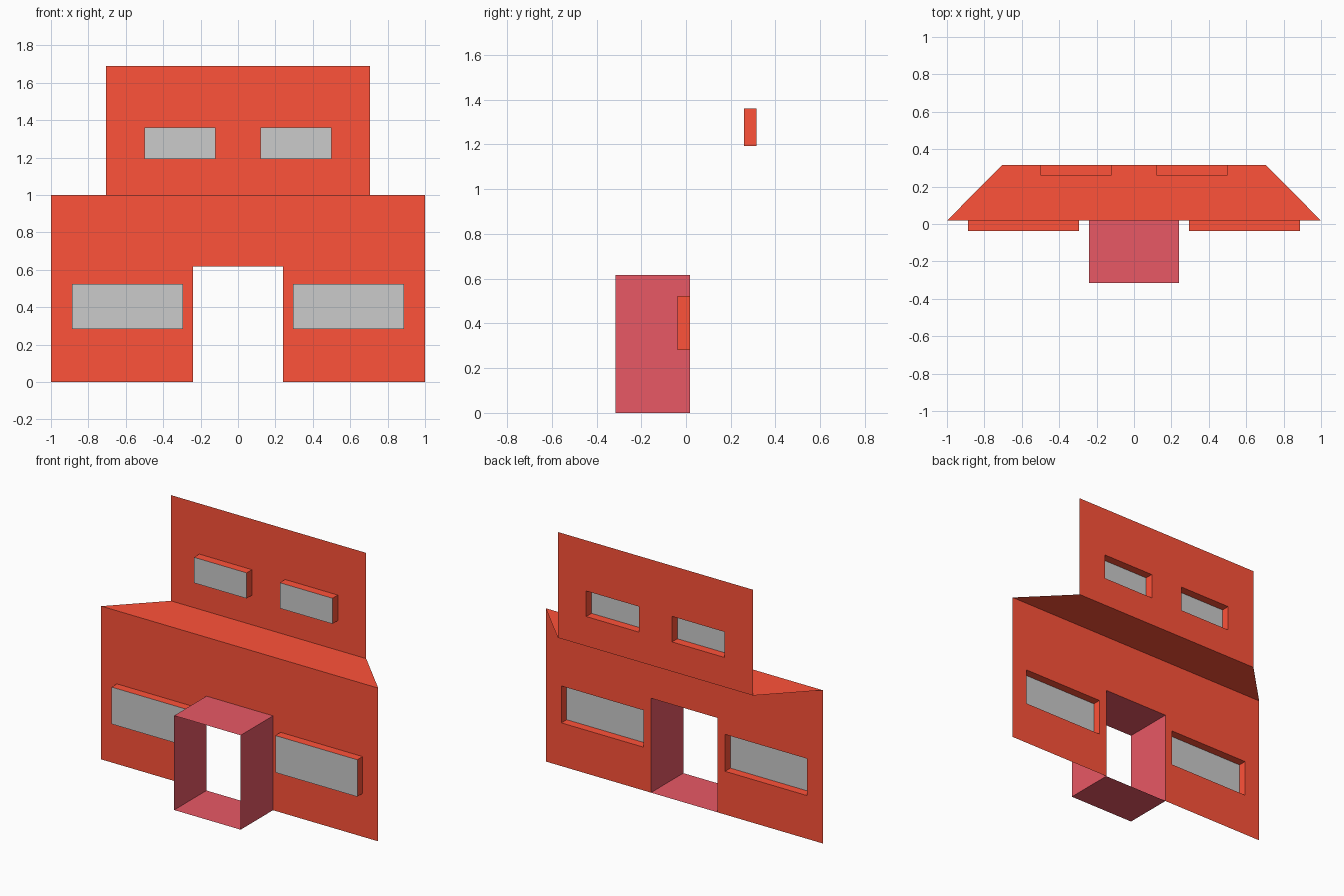
import bpy, bmesh

if "Cube" in bpy.data.objects:
    bpy.data.objects.remove(bpy.data.objects["Cube"])

FRONT, BACK = 0.018, 0.315        # y of the lower and upper walls
DEPTH = 0.055                     # how far windows stand out
LOWER_WIN = (0.295, 0.887, 0.282, 0.523)   # x0, x1, z0, z1
UPPER_WIN = (0.12, 0.5, 1.193, 1.36)
DOOR = (0.0, 0.24, 0.0, 0.616)


def material(name, rgb):
    m = bpy.data.materials.new(name)
    m.diffuse_color = (*rgb, 1)
    m.use_nodes = True
    m.node_tree.nodes["Principled BSDF"].inputs["Base Color"].default_value = m.diffuse_color
    return m


red = material("red_paint", (1.0, 0.084, 0.041))
pink = material("pink_paint", (0.81, 0.098, 0.13))


def half_object(name, quads, mat=None):
    """Mesh for the +x half from quads, mirrored across x."""
    bm = bmesh.new()
    for quad in quads:
        bm.faces.new([bm.verts.new(p) for p in quad])
    bmesh.ops.remove_doubles(bm, verts=bm.verts, dist=1e-5)
    mesh = bpy.data.meshes.new(name)
    bm.to_mesh(mesh)
    bm.free()
    ob = bpy.data.objects.new(name, mesh)
    bpy.context.collection.objects.link(ob)
    if mat:
        mesh.materials.append(mat)
    mod = ob.modifiers.new("mirror", 'MIRROR')
    mod.use_clip = True
    return ob


def rect(x0, x1, z0, z1, y):
    return [(x0, y, z0), (x1, y, z0), (x1, y, z1), (x0, y, z1)]


def wall(name, outer, y, holes):
    """Flat front-facing wall, split along the hole edges, holes left open."""
    xs = sorted({v for r in [outer, *holes] for v in r[:2]})
    zs = sorted({v for r in [outer, *holes] for v in r[2:]})
    quads = []
    for x0, x1 in zip(xs, xs[1:]):
        for z0, z1 in zip(zs, zs[1:]):
            cx, cz = (x0 + x1) / 2, (z0 + z1) / 2
            if not any(h[0] < cx < h[1] and h[2] < cz < h[3] for h in holes):
                quads.append(rect(x0, x1, z0, z1, y))
    half_object(name, quads, red)


def sweep(points, y0, y1):
    """Quads joining an (x, z) path at y0 to the same path at y1."""
    return [[(a[0], y0, a[1]), (a[0], y1, a[1]), (b[0], y1, b[1]), (b[0], y0, b[1])]
            for a, b in zip(points, points[1:])]


def window(name, r, y):
    x0, x1, z0, z1 = r
    ring = [(x0, z0), (x1, z0), (x1, z1), (x0, z1), (x0, z0)]
    half_object(name + "_window_frames", sweep(ring, y - DEPTH, y), red)
    half_object(name + "_window_panes", [rect(*r, y - DEPTH)])


# Walls
wall("lower_wall", (0, 1, 0, 1), FRONT, [DOOR, LOWER_WIN])
wall("upper_wall", (0, 0.705, 1, 1.69), BACK, [UPPER_WIN])

# Flat ledge between the walls
half_object("ledge", [[(0, FRONT, 1), (1, FRONT, 1), (0.705, BACK, 1), (0, BACK, 1)]], red)

# Projecting windows, open at the back
window("lower", LOWER_WIN, FRONT)
window("upper", UPPER_WIN, BACK)

# Entrance tunnel, open at both ends
_, dx, _, dz = DOOR
half_object("entrance_tunnel", sweep([(0, 0), (dx, 0), (dx, dz), (0, dz)], -0.315, FRONT), pink)
